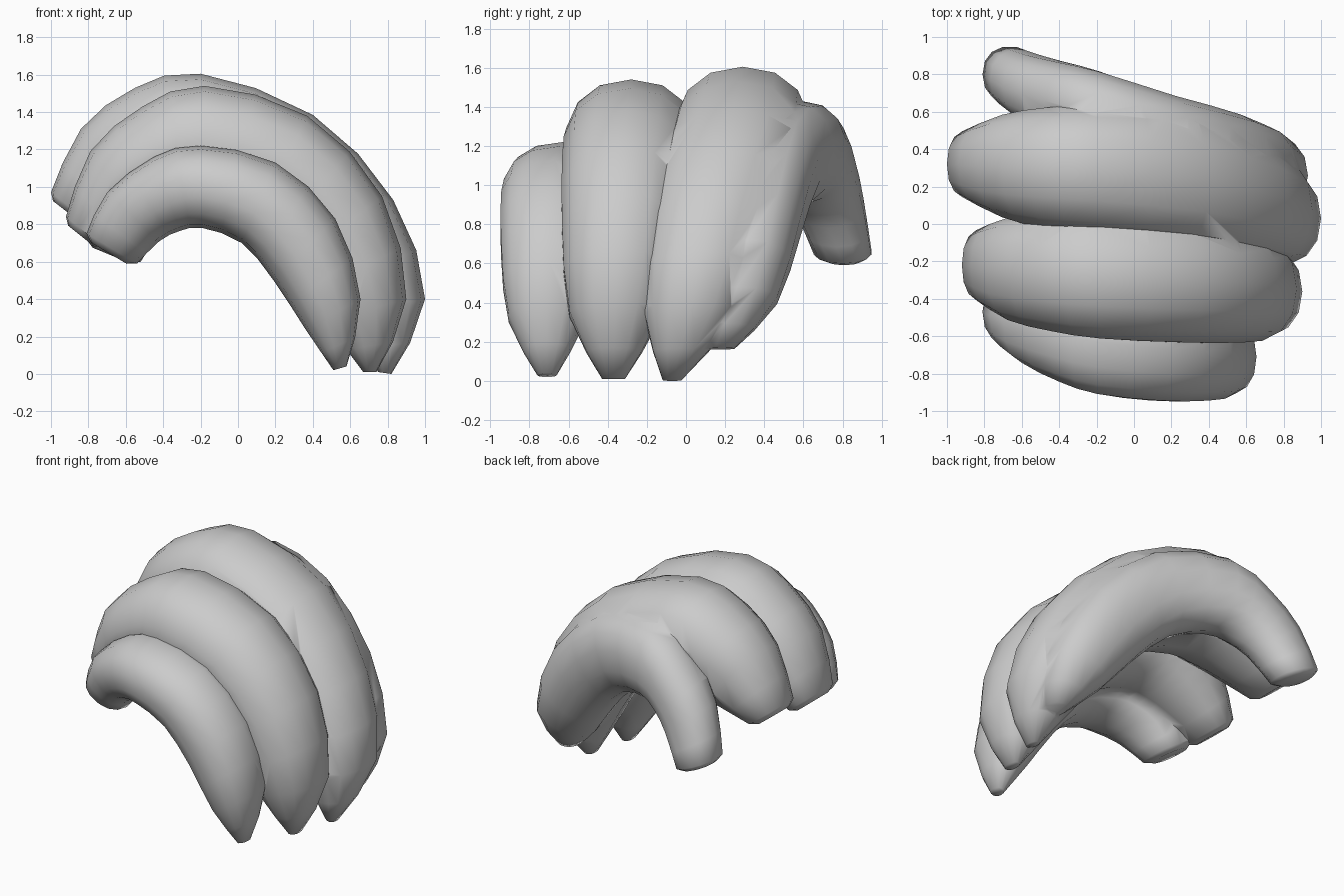
import bpy, bmesh, math
from mathutils import Vector

if "Cube" in bpy.data.objects:
    bpy.data.objects.remove(bpy.data.objects["Cube"])

SIDES = 14
STEPS = 2   # rings per control station

grey = bpy.data.materials.new("plain grey")
grey.diffuse_color = (0.6, 0.6, 0.6, 1)
grey.use_nodes = True
grey.node_tree.nodes["Principled BSDF"].inputs["Base Color"].default_value = grey.diffuse_color


def spline(rows):
    """Catmull-Rom resampling of the control stations."""
    out = []
    for i in range(len(rows) - 1):
        p = [rows[max(0, min(len(rows) - 1, i + k))] for k in (-1, 0, 1, 2)]
        for s in range(STEPS):
            t = s / STEPS
            out.append([0.5 * (2 * b + (c - a) * t + (2 * a - 5 * b + 4 * c - d) * t * t
                               + (3 * b - a - 3 * c + d) * t ** 3) for a, b, c, d in zip(*p)])
    return out + [list(rows[-1])]


def lobe(name, rows):
    """Arched tube; each row is outer x, z, inner x, z, centre y, half width."""
    bm = bmesh.new()
    rings = []
    for ox, oz, ix, iz, y, w in spline(rows):
        outer, inner = Vector((ox, y, oz)), Vector((ix, y, iz))
        mid, half = (outer + inner) / 2, (outer - inner) / 2
        ring = []
        for k in range(SIDES):
            a = 2 * math.pi * k / SIDES
            c, s = math.cos(a), math.sin(a)
            c = math.copysign(abs(c) ** 0.9, c)
            s = math.copysign(abs(s) ** 0.9, s)
            ring.append(bm.verts.new(mid + half * c + Vector((0, w * s, 0))))
        rings.append(ring)
    # slightly rounded blunt end
    mids = [sum((v.co for v in r), Vector()) / SIDES for r in rings[:2]]
    out = (mids[0] - mids[1]).normalized()
    rings.insert(0, [bm.verts.new(mids[0] + (v.co - mids[0]) * 0.7 + out * 0.03) for v in rings[0]])
    for r, q in zip(rings, rings[1:]):
        for k in range(SIDES):
            n = (k + 1) % SIDES
            bm.faces.new((r[k], r[n], q[n], q[k]))
    bm.faces.new(rings[0])
    bm.faces.new(rings[-1])
    bmesh.ops.recalc_face_normals(bm, faces=bm.faces)
    me = bpy.data.meshes.new(name)
    bm.to_mesh(me)
    bm.free()
    me.materials.append(grey)
    ob = bpy.data.objects.new(name, me)
    bpy.context.collection.objects.link(ob)
    return ob


# front lobe, the lowest arch
front = lobe("front_lobe", [
    (-.81, .75, -.54, .59, -.47, .17),
    (-.70, .97, -.42, .71, -.52, .23),
    (-.45, 1.16, -.31, .765, -.58, .27),
    (-.20, 1.22, -.19, .78, -.63, .285),
    (.20, 1.13, .02, .70, -.67, .28),
    (.52, .83, .19, .50, -.69, .26),
    (.655, .40, .36, .24, -.71, .20),
    (.58, .04, .51, .02, -.71, .05)])

# middle lobe
middle = lobe("middle_lobe", [
    (-.92, .84, -.72, .68, -.22, .19),
    (-.79, 1.19, -.48, .79, -.24, .28),
    (-.51, 1.43, -.33, .85, -.26, .32),
    (-.18, 1.54, -.17, .87, -.28, .34),
    (.37, 1.38, .08, .77, -.30, .34),
    (.77, .95, .28, .56, -.33, .31),
    (.90, .40, .47, .28, -.36, .24),
    (.74, .01, .67, .01, -.37, .06)])

# tall lobe, the highest arch
tall = lobe("tall_lobe", [
    (-1.0, .97, -.78, .80, .32, .18),
    (-.84, 1.31, -.48, .88, .31, .28),
    (-.55, 1.53, -.34, .91, .30, .33),
    (-.20, 1.605, -.19, .92, .29, .35),
    (.40, 1.385, .10, .84, .24, .37),
    (.83, .93, .34, .60, .13, .33),
    (1.0, .40, .55, .30, .03, .25),
    (.82, .0, .75, .01, -.07, .05)])

# rear lobe, reaching backwards on the left
rear = lobe("rear_lobe", [
    (-.81, .72, -.52, .60, .80, .15),
    (-.70, 1.03, -.40, .78, .73, .18),
    (-.48, 1.27, -.30, .87, .66, .21),
    (-.20, 1.43, -.17, .91, .59, .23),
    (.30, 1.35, .09, .83, .46, .23),
    (.72, .97, .32, .60, .36, .23),
    (.93, .48, .53, .34, .26, .21),
    (.86, .17, .72, .16, .15, .10)])

# merge the lobes into one skin
bpy.context.view_layer.objects.active = front
front.select_set(True)
for other in (middle, tall, rear):
    m = front.modifiers.new("merge", "BOOLEAN")
    m.operation, m.object, m.solver = "UNION", other, "EXACT"
    bpy.ops.object.modifier_apply(modifier=m.name)
    bpy.data.objects.remove(other)
front.name = "lobed_arch"
bpy.ops.object.shade_smooth_by_angle(angle=math.radians(75))
